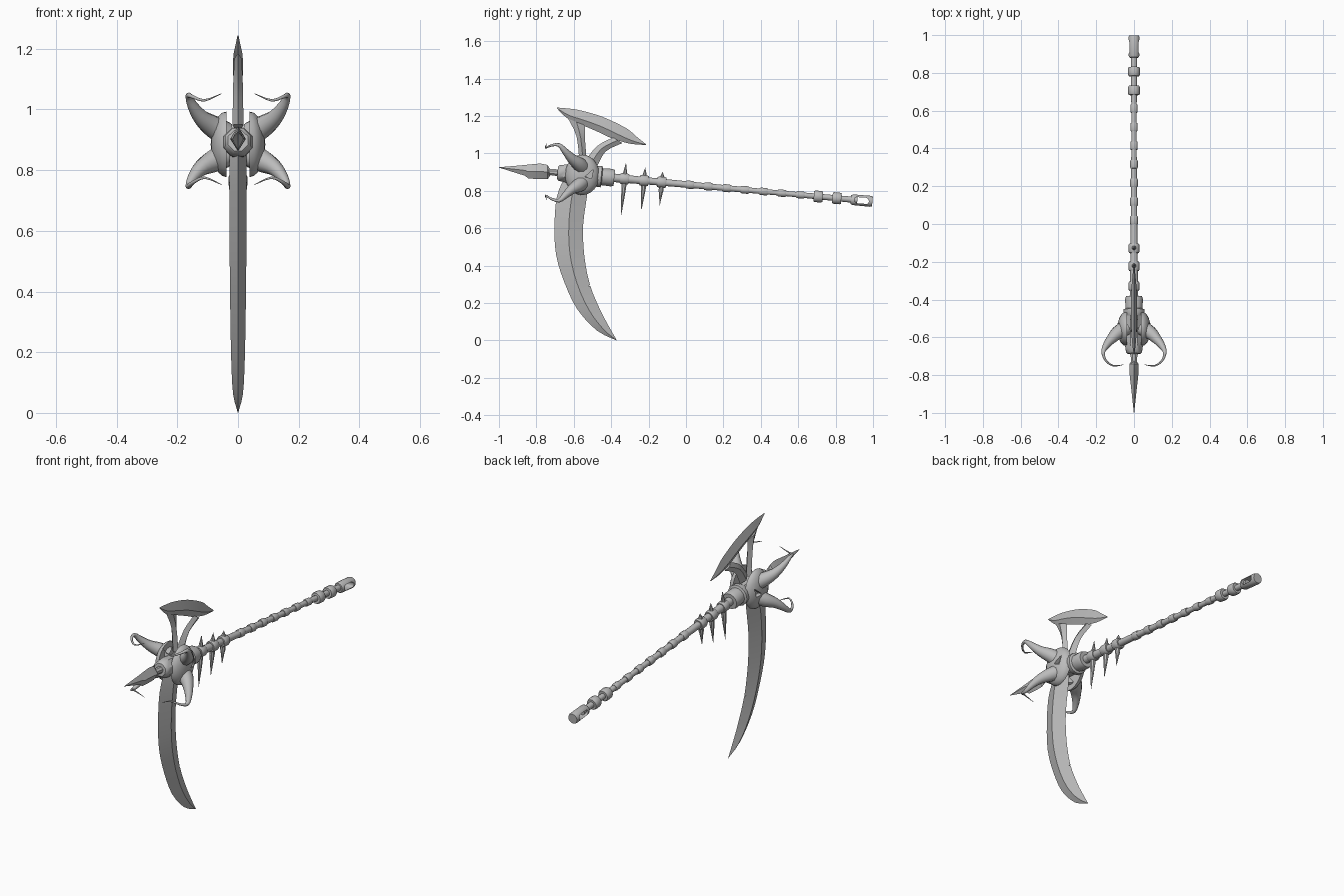
import bpy, bmesh, math
from mathutils import Matrix, Vector

if "Cube" in bpy.data.objects:
    bpy.data.objects.remove(bpy.data.objects["Cube"])

steel = bpy.data.materials.new("grey_steel")
steel.diffuse_color = (0.5, 0.5, 0.5, 1)
steel.use_nodes = True
steel.node_tree.nodes["Principled BSDF"].inputs["Base Color"].default_value = steel.diffuse_color

# Shaft frame: local y runs along the tilted shaft, local z is square to it
TILT = Matrix.Translation((0, 0, 0.834)) @ Matrix.Rotation(-math.atan(0.0915), 4, 'X')


def axis_z(y):
    return 0.834 - 0.0915 * y


def finish(name, bm, matrix=None, angle=35):
    if matrix:
        bm.transform(matrix)
    bmesh.ops.remove_doubles(bm, verts=bm.verts, dist=1e-5)
    bmesh.ops.recalc_face_normals(bm, faces=bm.faces)
    mesh = bpy.data.meshes.new(name)
    bm.to_mesh(mesh)
    bm.free()
    obj = bpy.data.objects.new(name, mesh)
    bpy.context.collection.objects.link(obj)
    mesh.materials.append(steel)
    smooth(obj, angle)
    return obj


def activate(obj):
    bpy.ops.object.select_all(action='DESELECT')
    obj.select_set(True)
    bpy.context.view_layer.objects.active = obj


def smooth(obj, angle):
    activate(obj)
    bpy.ops.object.shade_smooth_by_angle(angle=math.radians(angle))


def loft(bm, rings):
    rows = [[bm.verts.new(p) for p in ring] for ring in rings]
    n = len(rows[0])
    for a, b in zip(rows, rows[1:]):
        for i in range(n):
            j = (i + 1) % n
            bm.faces.new((a[i], a[j], b[j], b[i]))
    bm.faces.new(rows[0])
    bm.faces.new(rows[-1])


def lathe(name, profile, sides=12, upright_at=None):
    """Turn (position, radius) pairs around the shaft, or square to it at a given place."""
    bm = bmesh.new()
    rings = []
    for s, r in profile:
        r = max(r, 0.0005)
        ring = []
        for i in range(sides):
            a = math.tau * (i + 0.5) / sides
            c, d = r * math.cos(a), r * math.sin(a)
            ring.append((c, s, d) if upright_at is None else (c, upright_at + d, s))
        rings.append(ring)
    loft(bm, rings)
    return finish(name, bm, TILT)


def spline(rows, steps):
    """Smooth a list of number rows."""
    out = []
    for i in range(len(rows) - 1):
        p = [Vector(rows[min(max(k, 0), len(rows) - 1)]) for k in (i - 1, i, i + 1, i + 2)]
        for k in range(steps):
            t = k / steps
            out.append(0.5 * (2 * p[1] + (p[2] - p[0]) * t
                              + (2 * p[0] - 5 * p[1] + 4 * p[2] - p[3]) * t * t
                              + (3 * p[1] - p[0] - 3 * p[2] + p[3]) * t ** 3))
    return out + [Vector(rows[-1])]


def blade(name, rows, steps=3, ridge=0.5):
    """Diamond-section blade; each row is edge y, z, other edge y, z, half thickness."""
    bm = bmesh.new()
    rings = []
    for ay, az, by, bz, t in spline(rows, steps):
        my, mz, t = ay + (by - ay) * ridge, az + (bz - az) * ridge, max(t, 0.0005)
        rings.append([(0, ay, az), (t, my, mz), (0, by + 0.0005, bz), (-t, my, mz)])
    loft(bm, rings)
    return finish(name, bm, angle=20)


def prism(points, x0, x1):
    bm = bmesh.new()
    loft(bm, [[(x, y, z) for y, z in points] for x in (x0, x1)])
    return finish("cutter", bm)


def cut(obj, cutter):
    mod = obj.modifiers.new("cut", 'BOOLEAN')
    mod.operation = 'DIFFERENCE'
    mod.solver = 'EXACT'
    mod.object = cutter
    activate(obj)
    bpy.ops.object.modifier_apply(modifier=mod.name)
    bpy.data.objects.remove(cutter)
    smooth(obj, 35)


def collar(name, s, r, half):
    lathe(name, [(s - half, r * 0.88), (s - half * 0.7, r), (s + half * 0.7, r), (s + half, r * 0.88)])


# Shaft with its rings and collars
lathe("shaft", [(-0.42, 0.024), (-0.2, 0.020), (0.1, 0.017), (0.5, 0.014), (0.92, 0.017)])
for i in range(7):
    collar("shaft_ring", 0.02 + 0.099 * i, 0.0225 - 0.0005 * i, 0.022)
for s in (0.71, 0.81):
    collar("grip_collar", s, 0.032, 0.024)

# Pommel with a slot through it
pommel = lathe("pommel", [(0.885, 0.024), (0.895, 0.029), (0.99, 0.030), (1.001, 0.027)], 16)
slot = []
for i in range(16):
    a = math.tau * i / 16
    y = 0.939 + (0.022 if math.cos(a) > 0 else -0.022) + 0.017 * math.cos(a)
    slot.append((y, axis_z(y) + 0.017 * math.sin(a)))
cut(pommel, prism(slot, -0.1, 0.1))

# Spiked collars
for s, up, down in ((-0.33, 0.086, 0.195), (-0.225, 0.070, 0.160), (-0.13, 0.055, 0.125)):
    collar("spike_collar", s, 0.030, 0.024)
    lathe("spike", [(-down, 0), (-down * 0.55, 0.009), (-0.045, 0.014), (0, 0.014),
                    (0.03, 0.012), (up, 0)], 8, upright_at=s)

# Head core, rear socket and front sleeve
lathe("head_core", [(-0.69, 0.036), (-0.68, 0.046), (-0.64, 0.052), (-0.60, 0.05), (-0.46, 0.048)], 8)
lathe("rear_socket", [(-0.49, 0.05), (-0.475, 0.058), (-0.455, 0.058), (-0.45, 0.046),
                      (-0.40, 0.048), (-0.385, 0.043)], 16)

# Horned side shells with triangular openings
for side in (1, -1):
    bm = bmesh.new()
    bmesh.ops.create_uvsphere(bm, u_segments=20, v_segments=12, radius=1)
    geom = bm.verts[:] + bm.edges[:] + bm.faces[:]
    res = bmesh.ops.bisect_plane(bm, geom=geom, plane_co=(0, 0, 0), plane_no=(side, 0, 0), clear_inner=True)
    bmesh.ops.holes_fill(bm, edges=[e for e in bm.edges if e.is_boundary])
    shell = finish("side_shell", bm, Matrix.Translation((0.038 * side, -0.555, 0.885))
                   @ Matrix.Diagonal((0.052, 0.092, 0.108, 1)))
    for tri in (((-0.54, 0.875), (-0.495, 0.915), (-0.505, 0.865)),
                ((-0.60, 0.93), (-0.55, 0.955), (-0.55, 0.925))):
        cut(shell, prism(tri, 0.066 * side, 0.14 * side))

# Curling horns: x, y, z, radius
horn_path = [(0.045, -0.55, 0.92, 0.042), (0.085, -0.575, 0.945, 0.037), (0.12, -0.61, 0.972, 0.027),
             (0.148, -0.645, 1.01, 0.018), (0.163, -0.68, 1.045, 0.010), (0.15, -0.722, 1.042, 0.006),
             (0.11, -0.75, 1.03, 0.004), (0.055, -0.745, 1.052, 0.001)]
for side in (1, -1):
    for up in (1, -1):
        pts = [(Vector((x * side, y, axis_z(y) + up * (z - axis_z(y)))), r)
               for x, y, z, r in [tuple(v) for v in spline(horn_path, 3)]]
        bm = bmesh.new()
        rings = []
        normal = Vector((0, 0, 1))
        for i, (p, r) in enumerate(pts):
            t = (pts[min(i + 1, len(pts) - 1)][0] - pts[max(i - 1, 0)][0]).normalized()
            normal = (normal - t * normal.dot(t)).normalized()
            other = t.cross(normal)
            rings.append([p + r * (normal * math.cos(math.tau * k / 10) + other * math.sin(math.tau * k / 10))
                          for k in range(10)])
        loft(bm, rings)
        finish("horn", bm, angle=50)

# Long curved blade with a nick in its inner edge
scythe = blade("scythe_blade", [
    (-0.65, 0.87, -0.52, 0.87, 0.027), (-0.69, 0.77, -0.53, 0.77, 0.028), (-0.703, 0.62, -0.55, 0.62, 0.028),
    (-0.695, 0.46, -0.545, 0.46, 0.027), (-0.65, 0.31, -0.515, 0.30, 0.025),
    (-0.58, 0.165, -0.46, 0.165, 0.022), (-0.475, 0.052, -0.41, 0.07, 0.016), (-0.37, 0, -0.37, 0, 0)])
cut(scythe, prism([(-0.522, 0.292), (-0.48, 0.31), (-0.48, 0.285)], -0.05, 0.05))
smooth(scythe, 20)

# Open axe blade: crescent and two struts
blade("axe_crescent", [
    (-0.69, 1.245, -0.69, 1.24, 0.002), (-0.63, 1.24, -0.625, 1.18, 0.010), (-0.565, 1.23, -0.54, 1.145, 0.015),
    (-0.445, 1.195, -0.46, 1.11, 0.016), (-0.32, 1.135, -0.39, 1.078, 0.015),
    (-0.265, 1.09, -0.30, 1.052, 0.009), (-0.215, 1.05, -0.215, 1.045, 0.002)], ridge=0.6)
blade("axe_front_strut", [(-0.63, 1.185, -0.54, 1.15, 0.012), (-0.585, 1.09, -0.54, 1.07, 0.016),
                          (-0.57, 0.95, -0.53, 0.95, 0.018)])
blade("axe_rear_strut", [(-0.34, 1.055, -0.39, 1.085, 0.012), (-0.43, 1.01, -0.475, 1.04, 0.016),
                         (-0.475, 0.93, -0.54, 0.96, 0.018)])

# Spear point and its neck
lathe("spear_neck", [(-0.76, 0.014), (-0.72, 0.018), (-0.68, 0.020)], 8)
blade("spear_point", [
    (-1.0, 0.926, -1.0, 0.924, 0.001), (-0.86, 0.938, -0.86, 0.880, 0.016), (-0.845, 0.940, -0.845, 0.866, 0.018),
    (-0.78, 0.946, -0.78, 0.862, 0.025), (-0.74, 0.938, -0.74, 0.862, 0.024),
    (-0.725, 0.912, -0.725, 0.885, 0.012)], steps=1)
